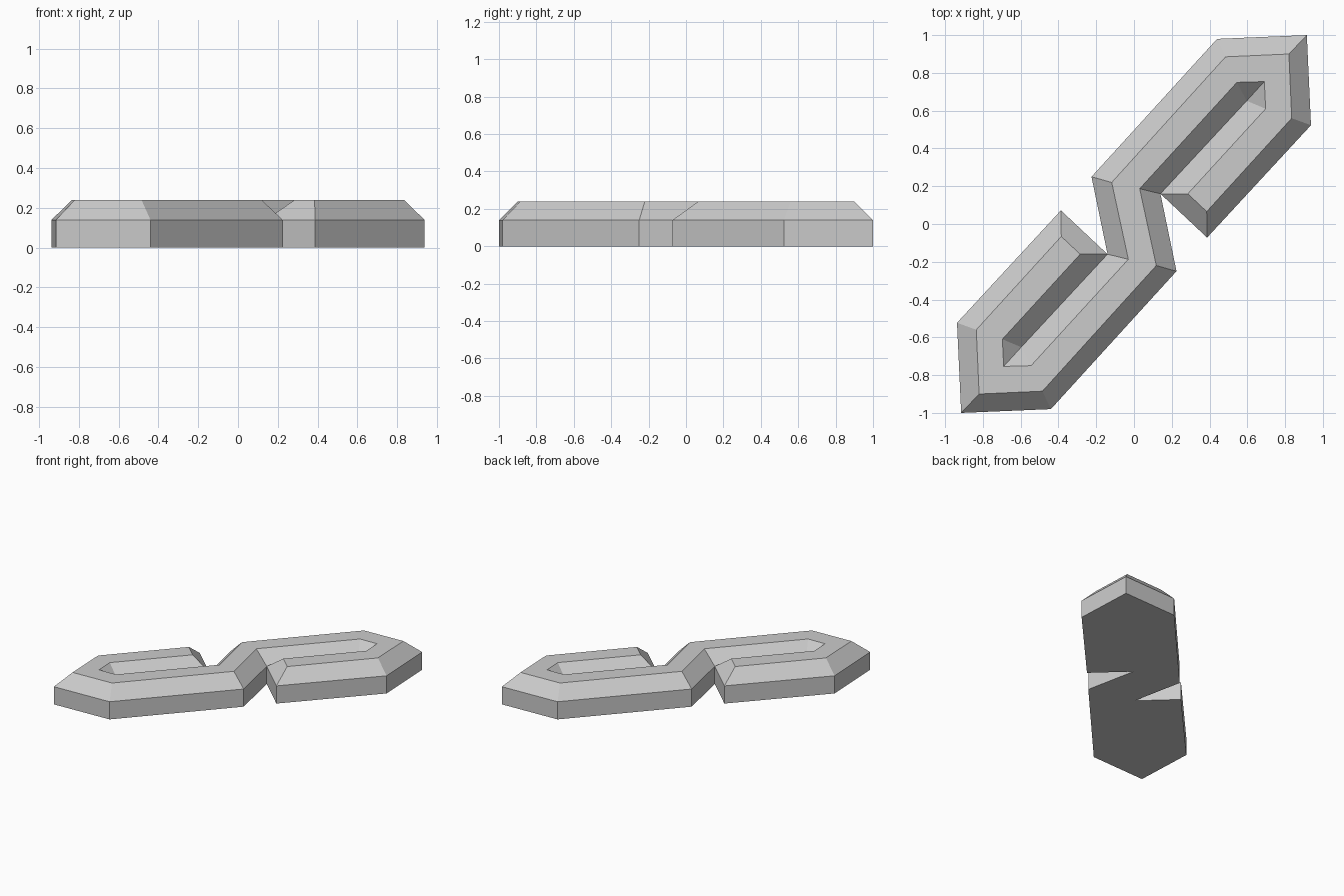
import bpy, bmesh

cube = bpy.data.objects.get("Cube")
if cube:
    bpy.data.objects.remove(cube)

SHOULDER, TOP = 0.14, 0.24

# Half of the S outline: each crest point is paired with the foot of its slope
notch, valley = (0.14, 0.16), (0.597, 0.652)
half = [
    ((0.485, 0.885), (0.44, 0.98)),
    ((0.82, 0.90), (0.915, 1.0)),
    ((0.835, 0.56), (0.937, 0.523)),
    ((0.385, 0.066), (0.387, -0.072)),
    ((0.285, 0.16), notch),
    ((0.697, 0.61), valley),
    ((0.69, 0.754), valley),
    ((0.545, 0.75), valley),
    ((0.03, 0.187), notch),
    ((0.118, -0.22), (0.225, -0.25)),
]


def turned(p):
    return (-p[0], -p[1])


# The second half is the first turned half a circle
pairs = half + [(turned(a), turned(b)) for a, b in half]

bm = bmesh.new()
cache = {}


def vert(p, z):
    key = (p[0], p[1], z)
    if key not in cache:
        cache[key] = bm.verts.new(key)
    return cache[key]


def face(verts):
    verts = list(dict.fromkeys(verts))
    if len(verts) > 2:
        bm.faces.new(verts)


# Flat crest and the sloping sides, including the V-shaped grooves
face([vert(a, TOP) for a, b in pairs])
for i, (a0, b0) in enumerate(pairs):
    a1, b1 = pairs[(i + 1) % len(pairs)]
    face([vert(a0, TOP), vert(a1, TOP), vert(b1, SHOULDER), vert(b0, SHOULDER)])

# Upright outer walls and flat underside
closed = {valley, turned(valley)}
rim = list(dict.fromkeys(b for a, b in pairs if b not in closed))
for p, q in zip(rim, rim[1:] + rim[:1]):
    face([vert(p, SHOULDER), vert(q, SHOULDER), vert(q, 0), vert(p, 0)])
face([vert(p, 0) for p in rim])

bmesh.ops.recalc_face_normals(bm, faces=bm.faces)
mesh = bpy.data.meshes.new("bevelled_s_link")
bm.to_mesh(mesh)
bm.free()
link = bpy.data.objects.new("bevelled_s_link", mesh)
bpy.context.collection.objects.link(link)

# Plain grey finish
grey = bpy.data.materials.new("light_grey")
grey.use_nodes = True
colour = (0.6, 0.6, 0.6, 1.0)
grey.diffuse_color = colour
grey.node_tree.nodes["Principled BSDF"].inputs["Base Color"].default_value = colour
mesh.materials.append(grey)
